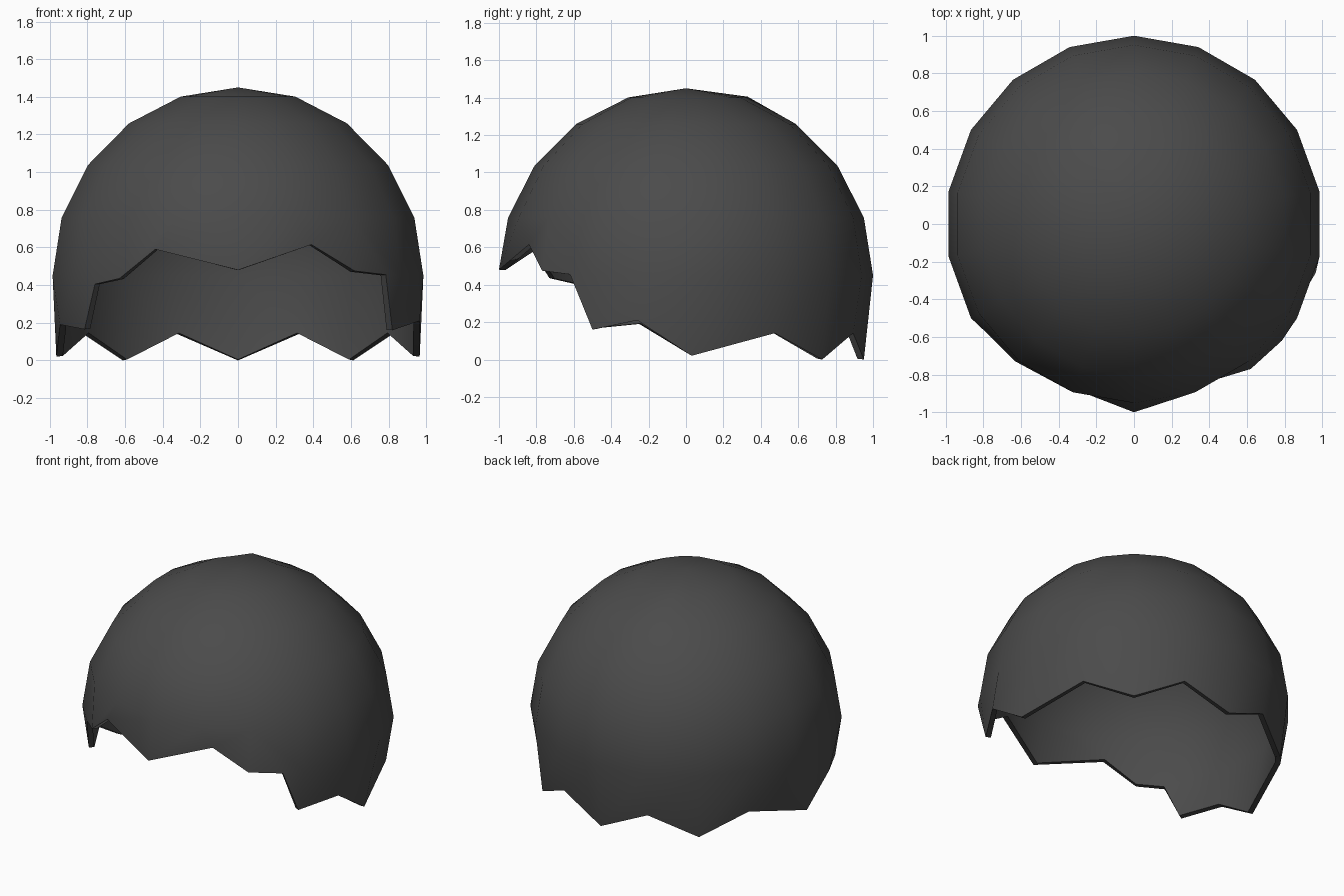
import bpy, bmesh
from math import sin, cos, radians

if "Cube" in bpy.data.objects:
    bpy.data.objects.remove(bpy.data.objects["Cube"])

CZ = 0.45                                   # height of the sphere centre
AZ = [90 - 20 * i for i in range(18)]       # azimuths; index 9 is the front
N = len(AZ)

def ball(polar, az, r=1.0):
    p, a = radians(polar), radians(az)
    return (r * sin(p) * cos(a), r * sin(p) * sin(a), CZ + r * cos(p))

bm = bmesh.new()
top = bm.verts.new((0, 0, CZ + 1))

# Dome rings
rings = [[bm.verts.new(ball(p, a)) for a in AZ] for p in (18, 36, 54, 72, 90)]
eq, upper = rings[4], rings[3]
rings[0][17].co = (-0.12, 0.33, 1.405)      # slightly lifted crown point

# Fringe points along the front of the lowest full ring
fringe = {7: (0.62, -0.77, 0.475), 8: (0.39, -0.84, 0.615), 9: (0, -1, 0.48),
          10: (-0.44, -0.83, 0.59), 11: (-0.63, -0.73, 0.435)}
for i, co in fringe.items():
    eq[i].co = co
corner = {6: bm.verts.new((0.785, -0.62, 0.455)), 12: bm.verts.new((-0.76, -0.6, 0.405))}

# Jagged lower row: back and sides only
low = {i: bm.verts.new(ball(108, AZ[i])) for i in range(N) if not 7 <= i <= 11}
for i in (0, 2, 16):
    low[i].co.z = 0.0
sides = {4: (0.965, 0.03, 0.02), 5: (0.965, -0.26, 0.21), 6: (0.82, -0.5, 0.16),
         14: (-0.965, 0.03, 0.02), 13: (-0.945, -0.25, 0.19), 12: (-0.815, -0.5, 0.165)}
for i, co in sides.items():
    low[i].co = co

# Faces
for i in range(N):
    j = (i + 1) % N
    bm.faces.new((top, rings[0][j], rings[0][i]))
    for a, b in zip(rings[:3], rings[1:4]):
        bm.faces.new((a[i], a[j], b[j], b[i]))
    if i == 6:
        bm.faces.new((upper[i], upper[j], eq[j], corner[6], eq[i]))
    elif j == 12:
        bm.faces.new((upper[i], upper[j], eq[j], corner[12], eq[i]))
    else:
        bm.faces.new((upper[i], upper[j], eq[j], eq[i]))
    if i in low and j in low:
        bm.faces.new((eq[i], eq[j], low[j], low[i]))
for i in (6, 12):                           # temple triangles
    bm.faces.new((eq[i], corner[i], low[i]))

bmesh.ops.recalc_face_normals(bm, faces=bm.faces)
if sum(f.normal.dot(f.calc_center_median() - top.co * 0.3) for f in bm.faces) < 0:
    bmesh.ops.reverse_faces(bm, faces=bm.faces)

mesh = bpy.data.meshes.new("hair_cap")
bm.to_mesh(mesh)
bm.free()
hair = bpy.data.objects.new("hair_cap", mesh)
bpy.context.collection.objects.link(hair)

# Thin shell
shell = hair.modifiers.new("shell", 'SOLIDIFY')
shell.thickness = 0.035
shell.offset = -1

mat = bpy.data.materials.new("dark_hair")
mat.diffuse_color = (0.07, 0.07, 0.07, 1)
mat.use_nodes = True
mat.node_tree.nodes["Principled BSDF"].inputs["Base Color"].default_value = mat.diffuse_color
mesh.materials.append(mat)

bpy.context.view_layer.objects.active = hair
hair.select_set(True)
bpy.ops.object.modifier_apply(modifier="shell")
bpy.ops.object.shade_smooth_by_angle(angle=radians(50))
